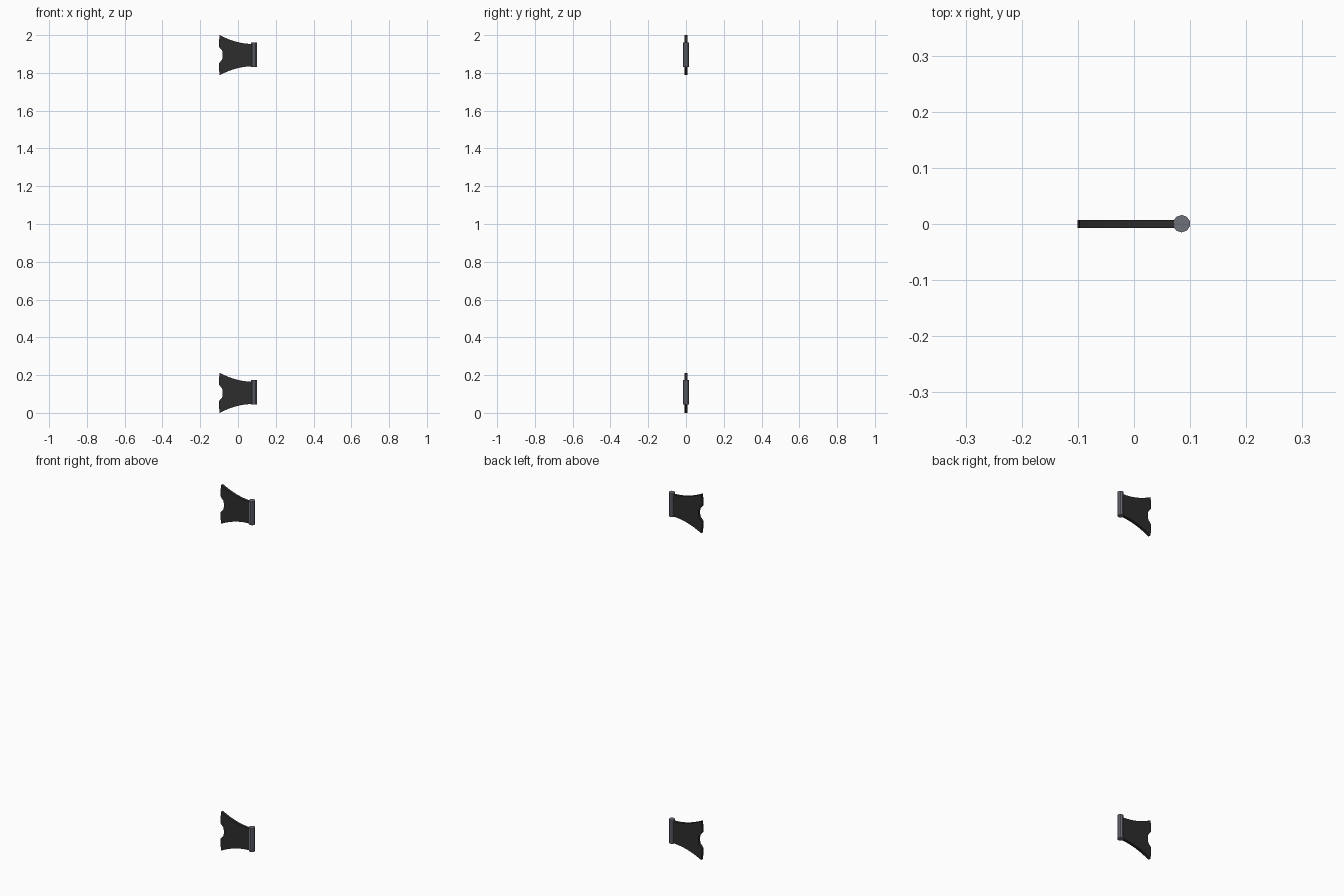
import bpy, bmesh, math

if "Cube" in bpy.data.objects:
    bpy.data.objects.remove(bpy.data.objects["Cube"])


def material(name, color):
    m = bpy.data.materials.new(name)
    m.diffuse_color = (*color, 1)
    m.use_nodes = True
    m.node_tree.nodes["Principled BSDF"].inputs["Base Color"].default_value = m.diffuse_color
    return m


black = material("black plate", (0.026, 0.026, 0.026))
steel = material("grey steel", (0.155, 0.165, 0.195))


def finish(name, bm, mat, loc):
    bmesh.ops.recalc_face_normals(bm, faces=bm.faces)
    me = bpy.data.meshes.new(name)
    bm.to_mesh(me)
    bm.free()
    me.materials.append(mat)
    ob = bpy.data.objects.new(name, me)
    ob.location = loc
    bpy.context.collection.objects.link(ob)


def plate(name, z):
    # upper half outline: notch, left tip, then concave edge to the barrel
    half = [(-0.081, 0.012), (-0.084, 0.024), (-0.093, 0.034), (-0.101, 0.044),
            (-0.101, 0.07)]
    n = 8
    for i in range(n + 1):
        t = i / n
        half.append((-0.097 + 0.177 * t, 0.059 + 0.047 * (1 - t) ** 2))
    outline = half + [(x, -h) for x, h in reversed(half)]
    bm = bmesh.new()
    face = bm.faces.new([bm.verts.new((x, -0.0075, h)) for x, h in outline])
    ext = bmesh.ops.extrude_face_region(bm, geom=[face])
    verts = [v for v in ext["geom"] if isinstance(v, bmesh.types.BMVert)]
    bmesh.ops.translate(bm, verts=verts, vec=(0, 0.015, 0))
    finish(name, bm, black, (0, 0, z))


def barrel(name, z):
    bm = bmesh.new()
    bmesh.ops.create_cone(bm, cap_ends=True, segments=10, radius1=0.0155,
                          radius2=0.0155, depth=0.13)
    finish(name, bm, steel, (0.0848, 0.0005, z))


# lower and upper hinge
for label, z in (("lower", 0.106), ("upper", 1.894)):
    plate(label + "_hinge_plate", z)
    barrel(label + "_hinge_barrel", z + 0.003)
